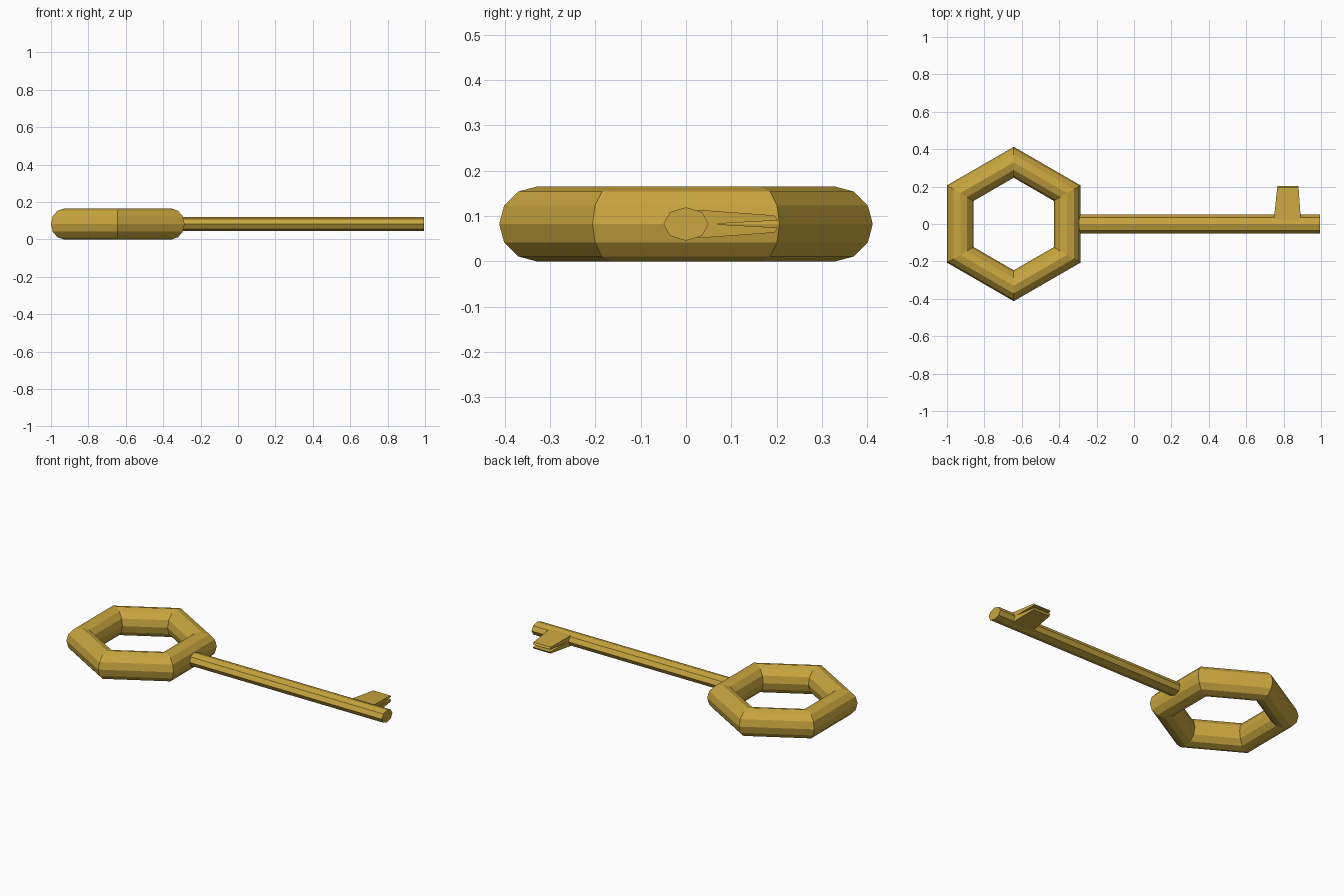
import bpy, bmesh, math

if "Cube" in bpy.data.objects:
    bpy.data.objects.remove(bpy.data.objects["Cube"])

MID_Z = 0.0825

gold = bpy.data.materials.new("gold")
gold.diffuse_color = (0.58, 0.38, 0.05, 1)
gold.use_nodes = True
gold.node_tree.nodes["Principled BSDF"].inputs["Base Color"].default_value = gold.diffuse_color


def finish(ob, name):
    ob.name = name
    ob.data.materials.append(gold)


# Hexagonal handle ring with a 12-sided section
bpy.ops.mesh.primitive_torus_add(major_segments=6, minor_segments=12,
                                 major_radius=0.33, minor_radius=0.0825,
                                 location=(-0.643, 0, MID_Z),
                                 rotation=(0, 0, math.radians(30)))
finish(bpy.context.object, "handle_ring")

# Eight-sided, slightly flattened shaft
START, END = -0.33, 0.995
bpy.ops.mesh.primitive_cylinder_add(vertices=8, radius=1, depth=2)
shaft = bpy.context.object
for v in shaft.data.vertices:
    x, y, z = v.co
    v.co = ((START + END) / 2 + z * (END - START) / 2, x * 0.05, MID_Z + y * 0.037)
shaft.data.flip_normals()
bm = bmesh.new()
bm.from_mesh(shaft.data)
bmesh.ops.recalc_face_normals(bm, faces=bm.faces)
bm.to_mesh(shaft.data)
bm.free()
finish(shaft, "shaft")

# Tapered bit with a V groove along its tip: half profile (y, z offset), mirrored
half = [(0.025, 0.0315), (0.195, 0.019), (0.203, 0.008)]
profile = half + [(0.06, 0)] + [(y, -z) for y, z in reversed(half)]
bm = bmesh.new()
sides = []
for x0, slope in ((0.75, 0.11), (0.89, -0.07)):
    sides.append([bm.verts.new((x0 + slope * (y - 0.05), y, MID_Z + z)) for y, z in profile])
n = len(profile)
for i in range(n):
    j = (i + 1) % n
    bm.faces.new((sides[0][i], sides[0][j], sides[1][j], sides[1][i]))
for s in sides:
    bm.faces.new(s)
bmesh.ops.recalc_face_normals(bm, faces=bm.faces)
mesh = bpy.data.meshes.new("key_bit")
bm.to_mesh(mesh)
bm.free()
bit = bpy.data.objects.new("key_bit", mesh)
bpy.context.collection.objects.link(bit)
finish(bit, "key_bit")
